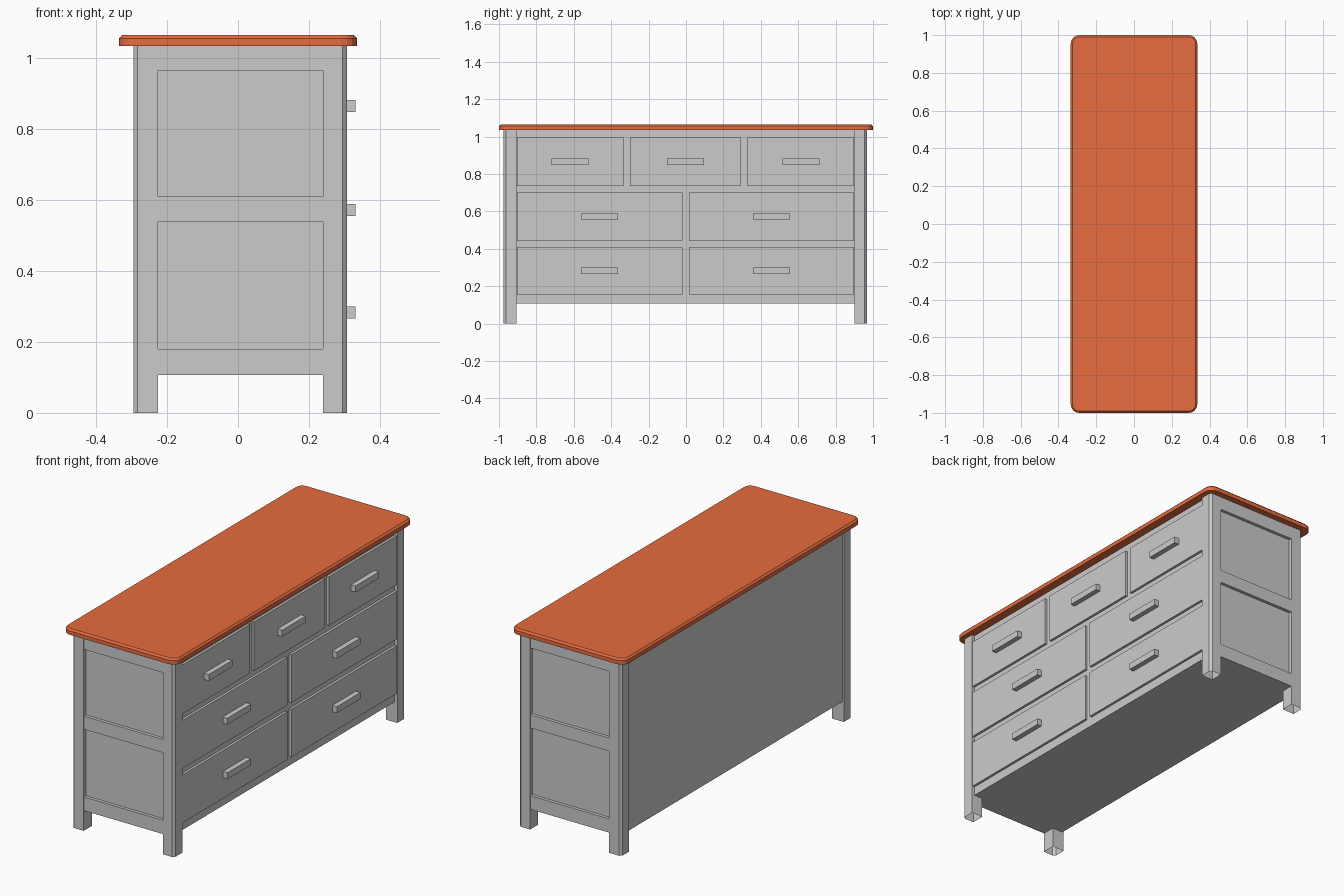
import bpy, bmesh

if "Cube" in bpy.data.objects:
    bpy.data.objects.remove(bpy.data.objects["Cube"])


def finish(name, bm, mat=None):
    bmesh.ops.recalc_face_normals(bm, faces=bm.faces[:])
    me = bpy.data.meshes.new(name)
    bm.to_mesh(me)
    bm.free()
    ob = bpy.data.objects.new(name, me)
    bpy.context.collection.objects.link(ob)
    if mat:
        me.materials.append(mat)
    return ob


def prism(name, outline, z0, z1, open_bottom=False):
    """Extrude an xy outline from z0 to z1."""
    bm = bmesh.new()
    low = [bm.verts.new((x, y, z0)) for x, y in outline]
    high = [bm.verts.new((x, y, z1)) for x, y in outline]
    n = len(outline)
    for i in range(n):
        j = (i + 1) % n
        bm.faces.new((low[i], low[j], high[j], high[i]))
    bm.faces.new(high)
    if not open_bottom:
        bm.faces.new(low[::-1])
    return finish(name, bm)


def box(name, x0, x1, y0, y1, z0, z1):
    return prism(name, [(x0, y0), (x1, y0), (x1, y1), (x0, y1)], z0, z1)


# Overall leg positions
XB0, XB1, XF0, XF1 = -0.295, -0.225, 0.24, 0.307
YL0, YL1, YR0, YR1 = -0.975, -0.905, 0.90, 0.967
BOTTOM, TOP = 0.107, 1.035
CH = 0.012

# Legs: chamfered outer corner, open underneath
for xn, xo, xi in (("front", XF1, XF0), ("back", XB0, XB1)):
    for yn, yo, yi in (("left", YL0, YL1), ("right", YR1, YR0)):
        cx = CH if xi > xo else -CH
        cy = CH if yi > yo else -CH
        prism(f"{xn}_{yn}_leg",
              [(xi, yi), (xi, yo), (xo + cx, yo), (xo, yo + cy), (xo, yi)],
              0, TOP, open_bottom=True)

# Carcass: plus-shaped so it fits between the legs, recessed behind rails and drawers
px0, px1, py0, py1 = -0.288, 0.291, YL0 + 0.018, YR1 - 0.018
prism("carcass",
      [(px0, YL1), (XB1, YL1), (XB1, py0), (XF0, py0), (XF0, YL1), (px1, YL1),
       (px1, YR0), (XF0, YR0), (XF0, py1), (XB1, py1), (XB1, YR0), (px0, YR0)],
      BOTTOM, TOP)

# Side rails, flush with the legs
for level, z0, z1 in (("lower", BOTTOM, 0.18), ("middle", 0.54, 0.61), ("upper", 0.965, TOP)):
    box(f"left_{level}_side_rail", XB1, XF0, YL0 + 0.001, py0, z0, z1)
    box(f"right_{level}_side_rail", XB1, XF0, py1, YR1 - 0.001, z0, z1)

# Drawer fronts and their bar handles
two = [(YL1 + 0.001, -0.02), (0.015, YR0 - 0.001)]
three = [(YL1 + 0.001, -0.335), (-0.30, 0.295), (0.33, YR0 - 0.001)]
for row, z0, z1, cols in (("bottom", 0.155, 0.41, two),
                          ("middle", 0.445, 0.70, two),
                          ("top", 0.735, 0.995, three)):
    for i, (y0, y1) in enumerate(cols, 1):
        box(f"{row}_drawer_{i}", px1, 0.304, y0, y1, z0, z1)
        y, z = (y0 + y1) / 2, (z0 + z1) / 2
        box(f"{row}_handle_{i}", 0.303, 0.331, y - 0.099, y + 0.099, z - 0.017, z + 0.017)

# Table top: rounded corners, bevelled upper edge
red = bpy.data.materials.new("red_paint")
red.diffuse_color = (0.8, 0.15, 0.05, 1)
red.use_nodes = True
red.node_tree.nodes["Principled BSDF"].inputs["Base Color"].default_value = red.diffuse_color
bm = bmesh.new()
bmesh.ops.create_cube(bm, size=1)
for v in bm.verts:
    v.co.x *= 0.67
    v.co.y *= 2.0
    v.co.z = 1.065 if v.co.z > 0 else 1.035
upright = [e for e in bm.edges if abs(e.verts[0].co.z - e.verts[1].co.z) > 0.01]
bmesh.ops.bevel(bm, geom=upright, offset=0.045, segments=4, profile=0.5, affect='EDGES')
rim = [e for e in bm.edges if all(v.co.z > 1.06 for v in e.verts)]
bmesh.ops.bevel(bm, geom=rim, offset=0.009, segments=1, affect='EDGES')
finish("top_board", bm, red)
